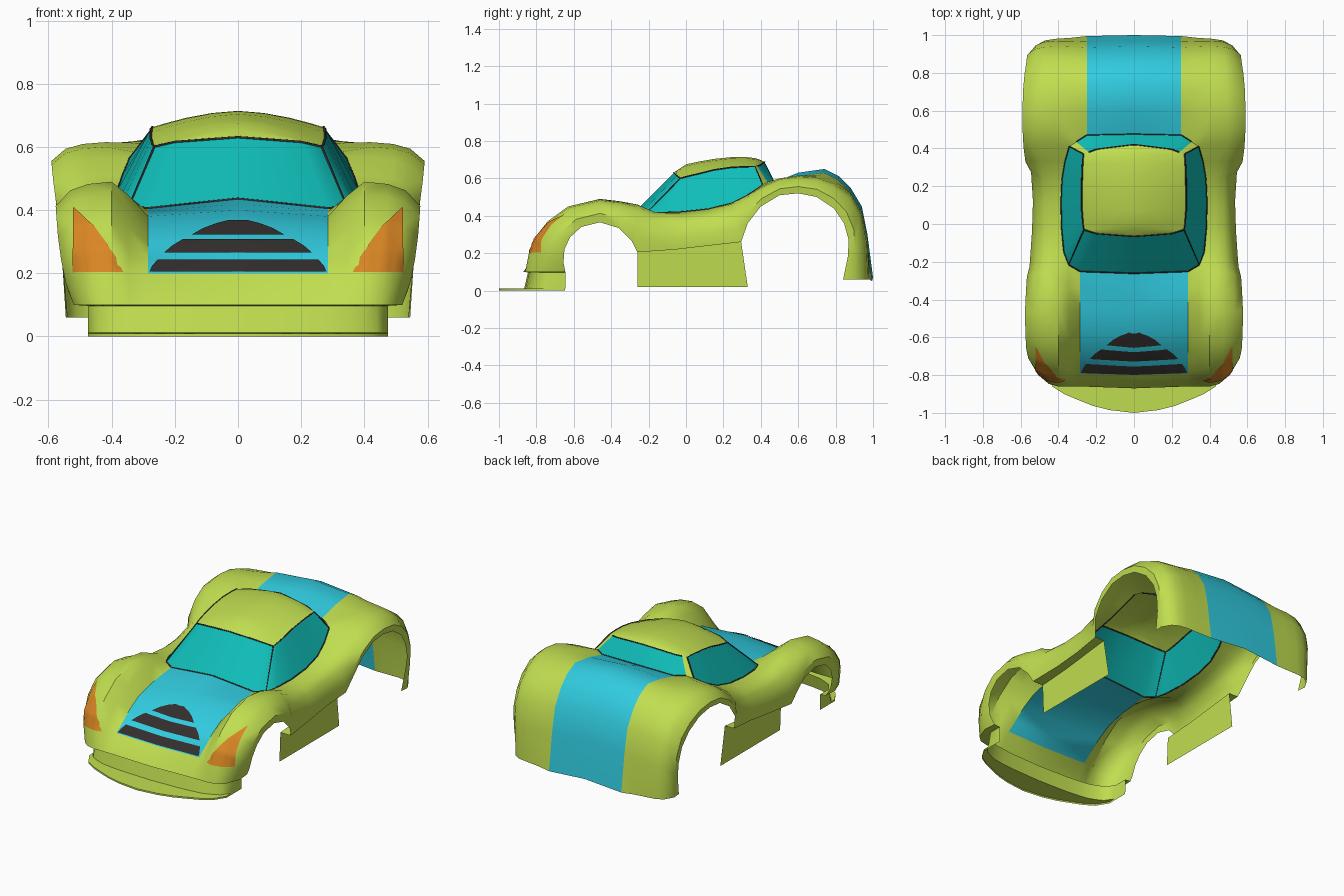
import bpy, math
from mathutils import Vector
from mathutils.bvhtree import BVHTree
import bmesh

if "Cube" in bpy.data.objects:
    bpy.data.objects.remove(bpy.data.objects["Cube"])


def mat(name, rgb):
    m = bpy.data.materials.new(name)
    m.diffuse_color = (*rgb, 1)
    m.use_nodes = True
    m.node_tree.nodes["Principled BSDF"].inputs["Base Color"].default_value = m.diffuse_color
    return m


LIME = mat("lime_paint", (.53, .73, .08))
BLUE = mat("blue_stripe", (.03, .60, .74))
GLASS = mat("teal_glass", (.005, .51, .48))
ORANGE = mat("orange_lamp", (.70, .24, .017))
DARK = mat("dark_trim", (.034, .027, .027))


def mirror(ob):
    m = ob.modifiers.new("mirror", 'MIRROR')
    m.use_clip = True
    m.merge_threshold = .0005


def loft(name, rows, mats, pick=lambda i, j: 0, centre=(0, 0, 0)):
    """Half surface from rows of points; pick gives material or None for a hole."""
    bm = bmesh.new()
    vs = [[bm.verts.new(p) for p in r] for r in rows]
    for i in range(len(rows) - 1):
        for j in range(len(rows[0]) - 1):
            k = pick(i, j)
            if k is not None:
                f = bm.faces.new((vs[i][j], vs[i][j + 1], vs[i + 1][j + 1], vs[i + 1][j]))
                f.material_index = k
    bmesh.ops.remove_doubles(bm, verts=bm.verts, dist=.0004)
    bmesh.ops.delete(bm, geom=[v for v in bm.verts if not v.link_faces], context='VERTS')
    bm.normal_update()
    c = Vector(centre)
    if sum(f.normal.dot(f.calc_center_median() - c) * f.calc_area() for f in bm.faces) < 0:
        bmesh.ops.reverse_faces(bm, faces=bm.faces)
    me = bpy.data.meshes.new(name)
    bm.to_mesh(me)
    bm.free()
    ob = bpy.data.objects.new(name, me)
    bpy.context.collection.objects.link(ob)
    for m in mats:
        me.materials.append(m)
    bpy.ops.object.select_all(action='DESELECT')
    ob.select_set(True)
    bpy.context.view_layer.objects.active = ob
    bpy.ops.object.shade_smooth_by_angle(angle=math.radians(42))
    mirror(ob)
    return ob


# --- lengthwise profiles (y, z), one entry per station from nose to tail
FENDER = [(-.86, .10), (-.84, .20), (-.81, .28), (-.74, .37), (-.63, .45), (-.46, .49),
          (-.35, .477), (-.26, .46), (-.17, .42), (-.02, .41), (.12, .425), (.24, .46),
          (.33, .51), (.42, .565), (.50, .60), (.60, .615), (.70, .61), (.79, .58),
          (.88, .52), (.94, .42), (.97, .27), (.98, .06)]
ARCH = [(-.645, .10), (-.655, .15), (-.65, .22), (-.62, .285), (-.56, .34), (-.46, .365),
        (-.36, .335), (-.29, .265), (-.26, .205), (-.05, .22), (.12, .24), (.295, .26),
        (.33, .36), (.40, .45), (.50, .51), (.60, .52), (.70, .50), (.79, .44),
        (.845, .36), (.87, .27), (.865, .18), (.84, .06)]
WIDTH = [.52, .545, .56, .57, .575, .577, .572, .567, .553, .54, .535, .545,
         .575, .585, .59, .59, .588, .58, .57, .565, .555, .545]
HOOD = [(-.87, .10), (-.80, .20), (-.74, .25), (-.67, .31), (-.58, .365), (-.46, .40),
        (-.35, .42), (-.26, .435)]
DECK = [(.475, .58), (.60, .63), (.74, .65), (.82, .61), (.88, .55), (.94, .45),
        (.97, .30), (1.0, .07)]
BELT = [(.345, -.215, .41), (.37, -.15, .415), (.382, -.02, .42), (.385, .12, .435),
        (.38, .24, .465), (.365, .33, .51), (.342, .41, .565), (.305, .435, .58)]

# --- body shell cross-sections
body = []
for i, ((fy, fz), (ay, az), w) in enumerate(zip(FENDER, ARCH, WIDTH)):
    front = i < 8
    xr = .40 if i < 7 else .43 if i < 14 else .42
    if front or i > 13:
        cy, cz = HOOD[i] if front else DECK[i - 14]
        if front:
            p1 = (.285, cy + .01, cz - .03 * max(0, i - 1) / 6)
        else:
            p1 = (.25, cy - .005, cz - (.002 if i == 14 else .02))
        k = .6
        p2 = (.345 if front else .33, p1[1] + k * (fy - p1[1]), p1[2] + k * (fz - p1[2]))
        p0 = (0, cy, cz)
    if 7 <= i <= 14:
        p2 = BELT[i - 7]
        if 7 < i < 14:
            p0 = p1 = p2
    row = [p0, p1, p2, (xr, fy, fz)]
    for tx, t in ((.42, .94), (.74, .78), (1, .38)):
        row.append((xr + tx * (w - xr), ay + t * (fy - ay), az + t * (fz - az)))
    row.append((w - .006, ay, az))
    body.append(row)


def paint(i, j):
    if j < 2 and 7 <= i <= 13:
        return None
    return 1 if j == 0 and i >= 1 else 0


shell = loft("body_shell", body, [LIME, BLUE], paint, (0, 0, .1))
tree = BVHTree.FromPolygons([v.co for v in shell.data.vertices],
                            [p.vertices[:] for p in shell.data.polygons])

# --- cabin: glass ring between belt and roof edge, with green rear pillar
base = [body[7][0], body[7][1]] + BELT + [body[14][1], body[14][0]]
top = [(0, -.065, .63), (.2, -.05, .615), (.265, -.03, .60), (.27, 0, .608), (.275, .07, .625),
       (.275, .15, .645), (.275, .24, .658), (.272, .32, .662), (.268, .37, .662),
       (.24, .38, .665), (.2, .395, .67), (0, .42, .688)]
loft("cabin_windows", [base, top], [GLASS, LIME],
     lambda i, j: 1 if j == 8 else 0, (0, .1, .5))

# --- roof
ridge = [.63, .642, .655, .675, .69, .704, .713, .714, .708, .705, .70, .688]
roof = []
for (x, y, z), rz in zip(top, ridge):
    roof.append([(x * s, y, z + (rz - z) * (1 - s ** 1.7)) for s in (1, .85, .6, .3, 0)])
loft("roof", roof, [LIME], centre=(0, .15, .4))


# --- dark window seals
def seal(name, pts, closed=False):
    cu = bpy.data.curves.new(name, 'CURVE')
    cu.dimensions = '3D'
    cu.bevel_depth = .0045
    cu.bevel_resolution = 0
    sp = cu.splines.new('POLY')
    sp.points.add(len(pts) - 1)
    for p, q in zip(sp.points, pts):
        p.co = (*q, 1)
    sp.use_cyclic_u = closed
    cu.materials.append(DARK)
    ob = bpy.data.objects.new(name, cu)
    bpy.context.collection.objects.link(ob)
    return ob


def flip(p):
    return (-p[0], p[1], p[2])


for s, side in ((flip, "left"), (lambda p: p, "right")):
    seal("side_window_seal_" + side,
         [s(p) for p in base[2:9] + top[8:1:-1]], True)
for nm, a, b in (("windshield_seal", 0, 3), ("rear_window_seal", 9, 12)):
    for loop, part in ((base, "_lower"), (top, "_upper")):
        half = list(loop[a:b])
        if a:
            half.reverse()
        seal(nm + part, [flip(p) for p in half[:0:-1]] + half)


# --- thin plates projected from the front onto the shell
def plate(name, levels, m, n=10, sub=4):
    rows = []
    for (z0, a0, b0), (z1, a1, b1) in zip(levels, levels[1:]):
        for k in range(sub + 1):
            t = k / sub
            z, a, b = z0 + t * (z1 - z0), a0 + t * (a1 - a0), b0 + t * (b1 - b0)
            row = []
            for q in range(n + 1):
                x = a + (b - a) * q / n
                loc, nor, _, _ = tree.ray_cast(Vector((max(x, .0005), -2, z)), Vector((0, 1, 0)))
                if loc is None:
                    loc, nor, _, _ = tree.find_nearest(Vector((x, -.75, z)))
                if nor.y > 0:
                    nor = -nor
                loc = loc + nor * .004
                row.append((x if x < .001 else loc.x, loc.y, loc.z))
            rows.append(row)
    return loft(name, rows, [m], centre=(0, 0, .1))


plate("grille_lower", [(.203, 0, .28), (.22, 0, .272), (.24, 0, .255)], DARK)
plate("grille_middle", [(.262, 0, .235), (.285, 0, .208), (.305, 0, .175)], DARK)
plate("grille_upper", [(.32, 0, .145), (.34, 0, .11), (.355, 0, .07), (.365, 0, .03)], DARK)
plate("headlight", [(.203, .365, .52), (.25, .388, .52), (.30, .42, .52),
                    (.35, .457, .52), (.405, .517, .52)], ORANGE)

# --- front lip: ledge under the nose, wall, flat splitter
wx = [0, .2, .285, .35, .40, .44, .475, .475]
wy = [-.845, -.838, -.83, -.82, -.80, -.78, -.73, -.645]
ox = [0, .13, .22, .30, .37, .43, .475, .475]
oy = [-1, -.985, -.962, -.93, -.90, -.862, -.79, -.646]
lip = [body[0],
       [(x, y, .097) for x, y in zip(wx, wy)],
       [(x, y - (.02 if y < -.7 else 0), .012) for x, y in zip(wx, wy)],
       [(x, y, .01) for x, y in zip(ox, oy)],
       [(x, y, 0) for x, y in zip(ox, oy)]]
loft("front_splitter", lip, [LIME], centre=(0, -.5, .05))

# --- side skirts: inward ledge below the doors and upright panel
sill = [r[-1] for r in body[8:12]]
skirt = [sill,
         [(.475, y, z) for x, y, z in sill],
         [(.468, y, .02) for y in (-.26, -.05, .12, .33)]]
loft("side_skirt", skirt, [LIME], centre=(0, 0, .2))
